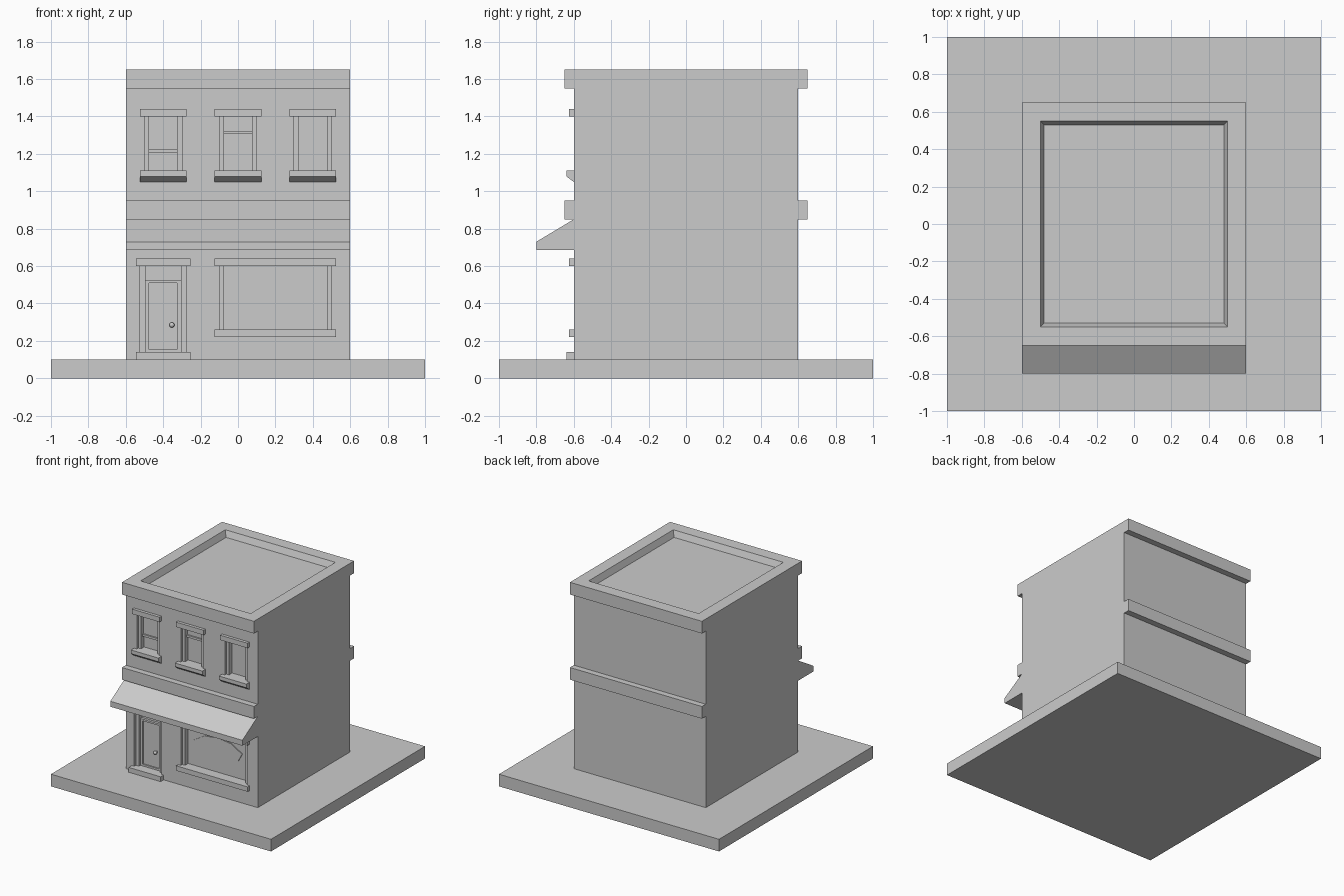
import bpy, bmesh
from mathutils import Vector

cube = bpy.data.objects.get("Cube")
if cube:
    bpy.data.objects.remove(cube, do_unlink=True)

stone = bpy.data.materials.new("light_grey")
stone.use_nodes = True
GREY = (0.6, 0.6, 0.6, 1)
stone.diffuse_color = GREY
stone.node_tree.nodes["Principled BSDF"].inputs["Base Color"].default_value = GREY

WALL = -0.6              # front wall plane
FRAME = WALL + 0.02      # frame set back in each opening
GLASS = WALL + 0.06      # pane set back in each frame


def finish(name, bm):
    bmesh.ops.recalc_face_normals(bm, faces=bm.faces)
    mesh = bpy.data.meshes.new(name)
    bm.to_mesh(mesh)
    bm.free()
    mesh.materials.append(stone)
    obj = bpy.data.objects.new(name, mesh)
    bpy.context.collection.objects.link(obj)
    return obj


def sweep(bm, points, offset):
    """Close a flat outline and extrude it along an offset."""
    face = bm.faces.new([bm.verts.new(p) for p in points])
    new = bmesh.ops.extrude_face_region(bm, geom=[face])["geom"]
    verts = [v for v in new if isinstance(v, bmesh.types.BMVert)]
    bmesh.ops.translate(bm, vec=Vector(offset), verts=verts)


def prism(name, profile, x0, x1):
    """A side profile of (y, z) points run from x0 to x1."""
    bm = bmesh.new()
    sweep(bm, [(x0, y, z) for y, z in profile], (x1 - x0, 0, 0))
    return finish(name, bm)


def box(name, x0, x1, y0, y1, z0, z1):
    return prism(name, [(y0, z0), (y1, z0), (y1, z1), (y0, z1)], x0, x1)


def cut(target, cutter):
    mod = target.modifiers.new("opening", "BOOLEAN")
    mod.operation = "DIFFERENCE"
    mod.solver = "EXACT"
    mod.object = cutter
    bpy.context.view_layer.objects.active = target
    bpy.ops.object.modifier_apply(modifier=mod.name)
    bpy.data.objects.remove(cutter, do_unlink=True)


def opening(x, half, z0, z1, inner):
    """A stepped recess: shallow frame first, then the deeper pane."""
    cut(building, box("cutter", x - half, x + half, WALL - 0.1, FRAME, z0, z1))
    cut(building, box("cutter", x - inner, x + inner, WALL - 0.1, GLASS, z0, z1))


# Paving slab
box("base_slab", -1, 1, -1, 1, 0, 0.1)

# Building shell with its floor band and cornice in one profile
half_profile = [(0.6, 0.1), (0.6, 0.85), (0.65, 0.85), (0.65, 0.95),
                (0.6, 0.95), (0.6, 1.55), (0.65, 1.55), (0.65, 1.65)]
building = prism("building_shell",
                 half_profile + [(-y, z) for y, z in reversed(half_profile)], -0.6, 0.6)

# Sunken roof inside a parapet
bm = bmesh.new()
bm.from_mesh(building.data)
roof = max(bm.faces, key=lambda f: f.calc_center_median().z)
bmesh.ops.inset_region(bm, faces=[roof], thickness=0.1, use_even_offset=True)
bmesh.ops.inset_region(bm, faces=[roof], thickness=0.02, depth=0, use_even_offset=True)
bmesh.ops.translate(bm, vec=(0, 0, -0.05), verts=roof.verts)
bm.to_mesh(building.data)
bm.free()

# Upper windows: recess, lintel, bevelled sill and blind
SILL = [(WALL, 1.05), (-0.64, 1.08), (-0.64, 1.11), (WALL, 1.11)]
for side, x, blind in (("right", -0.4, 1.205), ("middle", 0, 1.305), ("left", 0.4, None)):
    opening(x, 0.1, 1.11, 1.4, 0.075)
    box(f"{side}_window_lintel", x - 0.125, x + 0.125, -0.625, WALL, 1.4, 1.44)
    prism(f"{side}_window_sill", SILL, x - 0.125, x + 0.125)
    if blind:
        box(f"{side}_window_blind", x - 0.075, x + 0.075, GLASS - 0.008, GLASS, blind, 1.4)
        box(f"{side}_blind_rail", x - 0.075, x + 0.075, GLASS - 0.02, GLASS,
            blind, blind + 0.018)

# Shop window
SHOP = 0.2
opening(SHOP, 0.3, 0.26, 0.6, 0.275)
for part, z in (("sill", 0.22), ("lintel", 0.6)):
    box(f"shop_window_{part}", SHOP - 0.325, SHOP + 0.325, -0.625, WALL, z, z + 0.04)

# Blank arched sign on the shop glass
upper = [(-0.22, 0.47), (-0.12, 0.53), (0, 0.545), (0.12, 0.53), (0.22, 0.47)]
lower = [(0.185, 0.405), (0.11, 0.445), (0, 0.46), (-0.11, 0.445), (-0.185, 0.405)]
bm = bmesh.new()
sweep(bm, [(SHOP + x, GLASS, z) for x, z in upper + lower], (0, -0.008, 0))
finish("arched_sign", bm)

# Doorway with step, lintel, transom, panelled door and knob
DOOR = -0.4
opening(DOOR, 0.123, 0.14, 0.6, 0.095)
box("door_step", DOOR - 0.145, DOOR + 0.145, -0.64, WALL, 0.1, 0.14)
box("door_lintel", DOOR - 0.145, DOOR + 0.145, -0.625, WALL, 0.6, 0.64)
LEAF = GLASS - 0.02
door = box("door_leaf", DOOR - 0.095, DOOR + 0.095, LEAF, GLASS, 0.14, 0.525)
cut(door, box("cutter", DOOR - 0.075, DOOR + 0.075, LEAF - 0.1, LEAF + 0.01, 0.155, 0.51))
bpy.ops.mesh.primitive_uv_sphere_add(segments=16, ring_count=8, radius=0.014,
                                     location=(-0.353, LEAF - 0.01, 0.285))
knob = bpy.context.object
knob.name = "door_knob"
knob.data.materials.append(stone)
bpy.ops.object.shade_smooth()
box("knob_stem", -0.359, -0.347, LEAF - 0.01, LEAF + 0.01, 0.279, 0.291)

# Sloping awning over the shop front
prism("awning", [(WALL, 0.685), (-0.8, 0.685), (-0.8, 0.73), (WALL, 0.85)], -0.6, 0.6)
